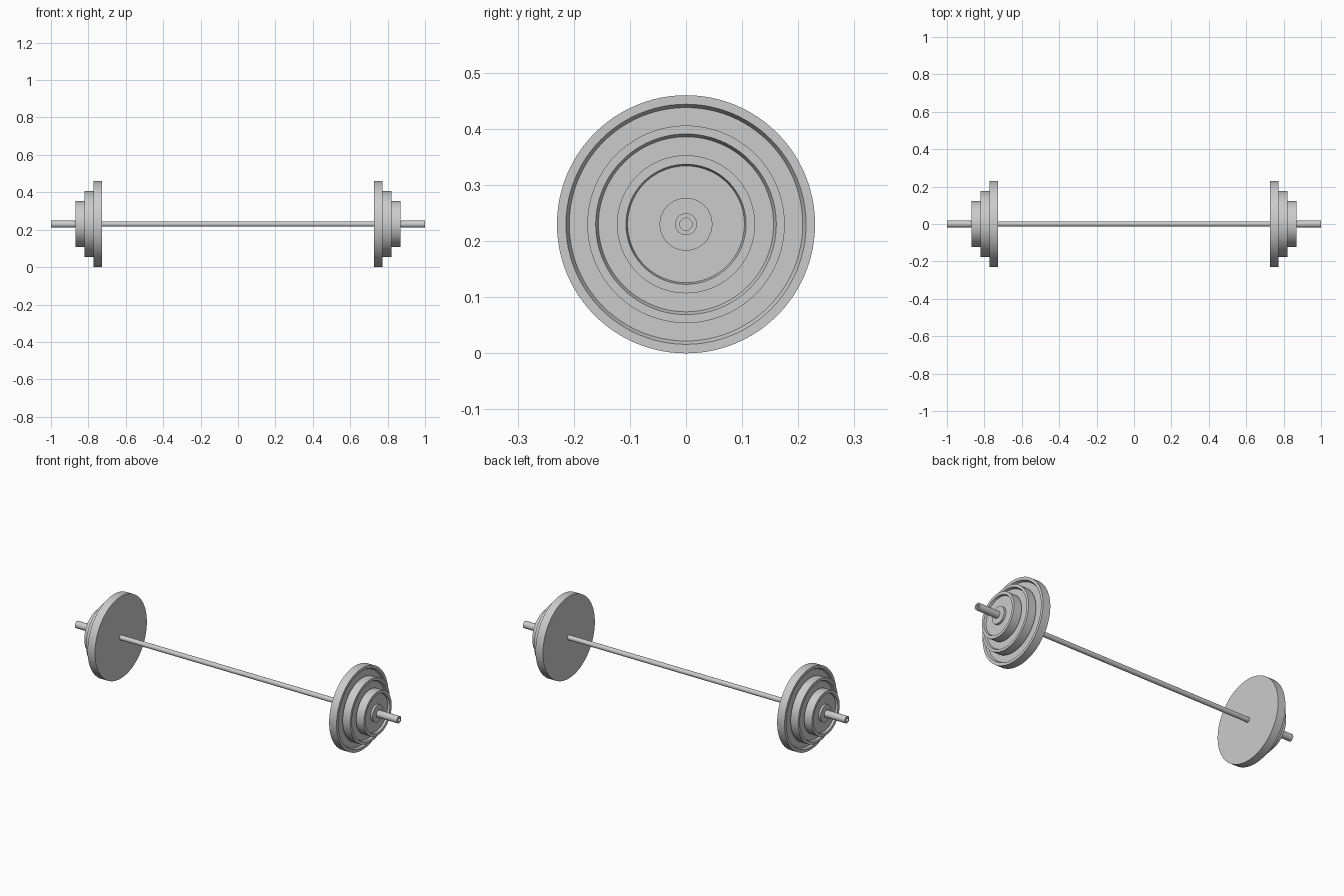
import bpy, bmesh
from math import tau, radians
from mathutils import Matrix, Vector

if "Cube" in bpy.data.objects:
    bpy.data.objects.remove(bpy.data.objects["Cube"])

AXIS_Z = 0.23


def lathe(name, profile, segments, mirror=True):
    """Spin an (x, radius) profile around the bar axis, mirrored to the other end."""
    bm = bmesh.new()
    verts = [bm.verts.new((x, 0, r)) for x, r in profile]
    edges = [bm.edges.new(pair) for pair in zip(verts, verts[1:])]
    bmesh.ops.spin(bm, geom=verts + edges, cent=(0, 0, 0), axis=(1, 0, 0),
                   angle=tau, steps=segments)
    bmesh.ops.remove_doubles(bm, verts=bm.verts, dist=1e-5)
    bmesh.ops.recalc_face_normals(bm, faces=bm.faces)
    mesh = bpy.data.meshes.new(name)
    bm.to_mesh(mesh)
    bm.free()
    obj = bpy.data.objects.new(name, mesh)
    obj.location.z = AXIS_Z
    bpy.context.collection.objects.link(obj)
    if mirror:
        obj.modifiers.new("mirror", "MIRROR").use_clip = False
    bpy.ops.object.select_all(action="DESELECT")
    obj.select_set(True)
    bpy.context.view_layer.objects.active = obj
    bpy.ops.object.shade_smooth_by_angle(angle=radians(30))
    return obj


def plate(name, x0, x1, radius, lip, floor):
    """Disc with a flat inner side and a dished outer side around a raised hub."""
    deep = x1 - 0.012
    lathe(name, [(x0, 0), (x0, radius), (x1, radius), (x1, lip), (deep, floor),
                 (deep, 0.047), (x1, 0.047), (x1, 0)], 96)


# Long thin grip bar
lathe("bar", [(-0.88, 0), (-0.88, 0.0135), (0.88, 0.0135), (0.88, 0)], 32, mirror=False)

# Thicker sleeves with a hollow end
lathe("sleeve", [(0.872, 0), (0.872, 0.0195), (1.0, 0.0195), (1.0, 0.011),
                 (0.98, 0.011), (0.98, 0)], 32)

# Three weight plates, largest innermost
plate("large_plate", 0.727, 0.773, 0.23, 0.214, 0.208)
plate("medium_plate", 0.773, 0.820, 0.176, 0.161, 0.156)
plate("small_plate", 0.820, 0.868, 0.123, 0.107, 0.104)
